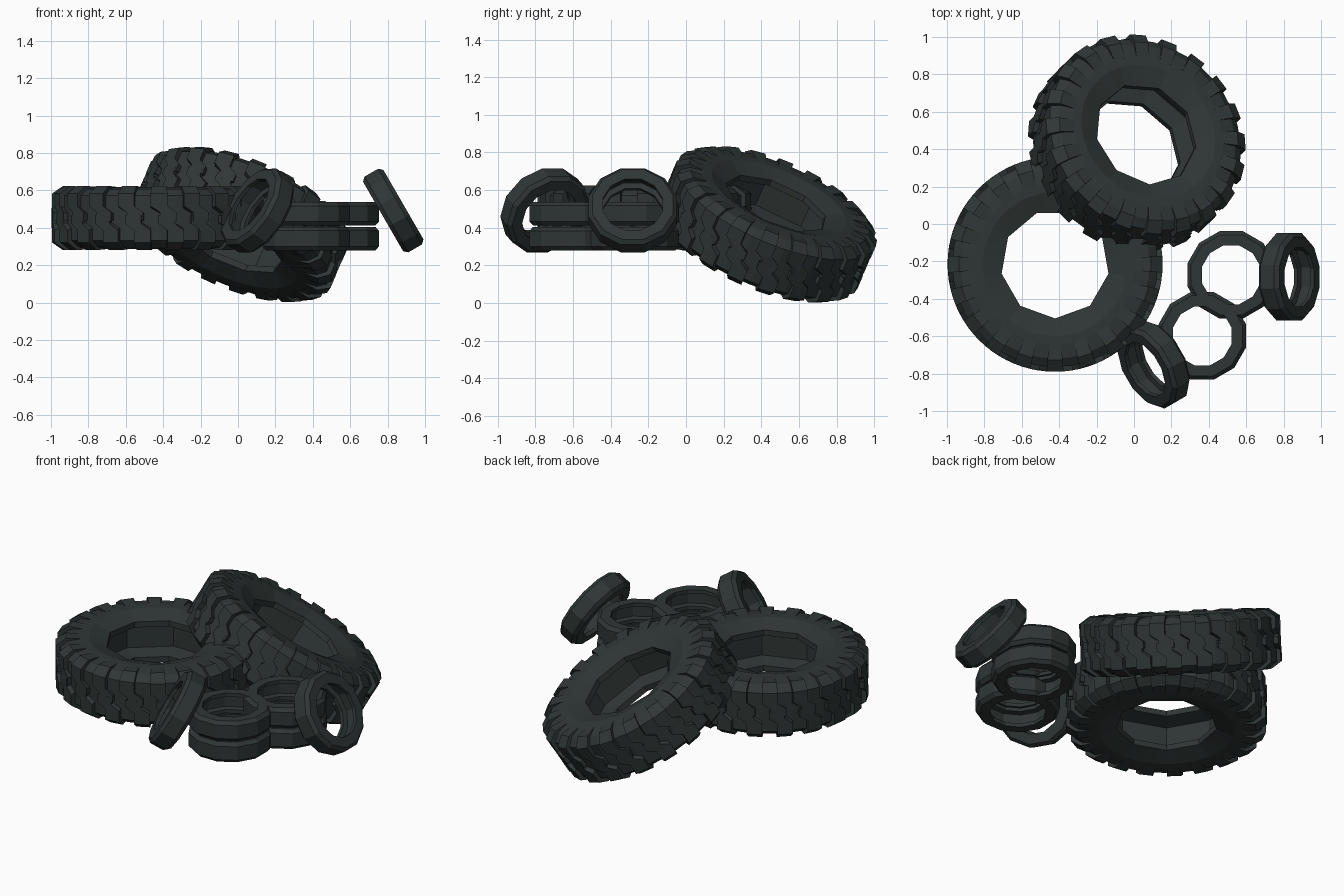
import bpy, bmesh, math
from mathutils import Vector

if "Cube" in bpy.data.objects:
    bpy.data.objects.remove(bpy.data.objects["Cube"])

rubber = bpy.data.materials.new("dark_rubber")
rubber.diffuse_color = (0.028, 0.037, 0.036, 1)
rubber.use_nodes = True
rubber.node_tree.nodes["Principled BSDF"].inputs["Base Color"].default_value = rubber.diffuse_color
UP = Vector((0, 0, 1))


def poly_radius(r, sides, angle, phase):
    """Radius of a regular polygon in the given direction."""
    step = 2 * math.pi / sides
    return r * math.cos(step / 2) / math.cos((angle - phase) % step - step / 2)


def lathe(bm, profile, segs, phase):
    """Spin a closed profile of (r, z, polygon sides or 0 for round)."""
    rings = []
    for i in range(segs):
        a = phase + 2 * math.pi * i / segs
        ring = []
        for r, z, sides in profile:
            rr = poly_radius(r, sides, a + 1e-6, phase) if sides else r
            ring.append(bm.verts.new((rr * math.cos(a), rr * math.sin(a), z)))
        rings.append(ring)
    n = len(profile)
    for i in range(segs):
        p, q = rings[i], rings[(i + 1) % segs]
        for j in range(n):
            k = (j + 1) % n
            bm.faces.new((p[j], q[j], q[k], p[k]))


def lug(bm, angle, side, pitch):
    """One stepped tread block running from the sidewall to the centre line."""
    stations = [(0.43, 0.166, 0), (0.515, 0.172, 0), (0.575, 0.13, 0),
                (0.575, 0.065, 0), (0.575, 0.03, 0.28), (0.575, -0.015, 0.28)]
    half = 0.25 * pitch
    loops = []
    for r, z, shift in stations:
        ri, zi = r + (0.42 - r) * 0.2, z * 0.8
        a = angle + side * shift * pitch
        pts = [(r, z, a - half), (r, z, a + half),
               (ri, zi, a + half), (ri, zi, a - half)]
        loops.append([bm.verts.new((rr * math.cos(t), rr * math.sin(t), side * zz))
                      for rr, zz, t in pts])
    for p, q in zip(loops, loops[1:]):
        for j in range(4):
            k = (j + 1) % 4
            bm.faces.new((p[j], p[k], q[k], q[j]))
    bm.faces.new(loops[0])
    bm.faces.new(loops[-1])


def finish(bm, name, centre, axis):
    bmesh.ops.recalc_face_normals(bm, faces=bm.faces)
    mesh = bpy.data.meshes.new(name)
    bm.to_mesh(mesh)
    bm.free()
    mesh.materials.append(rubber)
    ob = bpy.data.objects.new(name, mesh)
    bpy.context.collection.objects.link(ob)
    ob.location = centre
    ob.rotation_mode = 'QUATERNION'
    ob.rotation_quaternion = UP.rotation_difference(Vector(axis).normalized())


def mirrored(half):
    """Upper half of a profile plus its mirror image below."""
    return half + [(r, -z, s) for r, z, s in reversed(half)]


def large_tyre(name, centre, axis):
    bm = bmesh.new()
    # hollow carcass with a nine-sided rim opening
    lathe(bm, mirrored([(0.39, 0.075, 9), (0.29, 0.095, 9), (0.29, 0.13, 9),
                        (0.385, 0.166, 0), (0.43, 0.166, 0),
                        (0.505, 0.155, 0), (0.55, 0.12, 0)]), 36, -math.pi / 2)
    # two staggered rows of tread blocks
    count = 20
    pitch = 2 * math.pi / count
    for i in range(count):
        lug(bm, i * pitch, 1, pitch)
        lug(bm, (i + 0.5) * pitch, -1, pitch)
    finish(bm, name, centre, axis)


def small_tyre(name, centre, axis=(0, 0, 1)):
    bm = bmesh.new()
    lathe(bm, mirrored([(0.195, 0.035, 0), (0.163, 0.04, 0), (0.163, 0.063, 0),
                        (0.222, 0.063, 0), (0.242, 0.042, 0)]), 12, math.radians(15))
    finish(bm, name, centre, axis)


# large tyres: one flat, one leaning
t = math.radians(31.5)
large_tyre("large_tyre_flat", (-0.422, -0.215, 0.452), (0, 0, 1))
large_tyre("large_tyre_leaning", (0.015, 0.432, 0.418),
           (math.sin(t) * 0.707, math.sin(t) * 0.707, math.cos(t)))

# two stacks of small tyres
for label, x, y in (("right", 0.52, -0.272), ("front", 0.365, -0.598)):
    small_tyre("small_tyre_%s_lower" % label, (x, y, 0.342))
    small_tyre("small_tyre_%s_upper" % label, (x, y, 0.475))

# small tyres leaning on the stacks
small_tyre("small_tyre_leaning_right", (0.83, -0.283, 0.492), (0.866, 0, 0.5))
small_tyre("small_tyre_leaning_front", (0.105, -0.75, 0.492), (-0.75, -0.43, 0.5))
